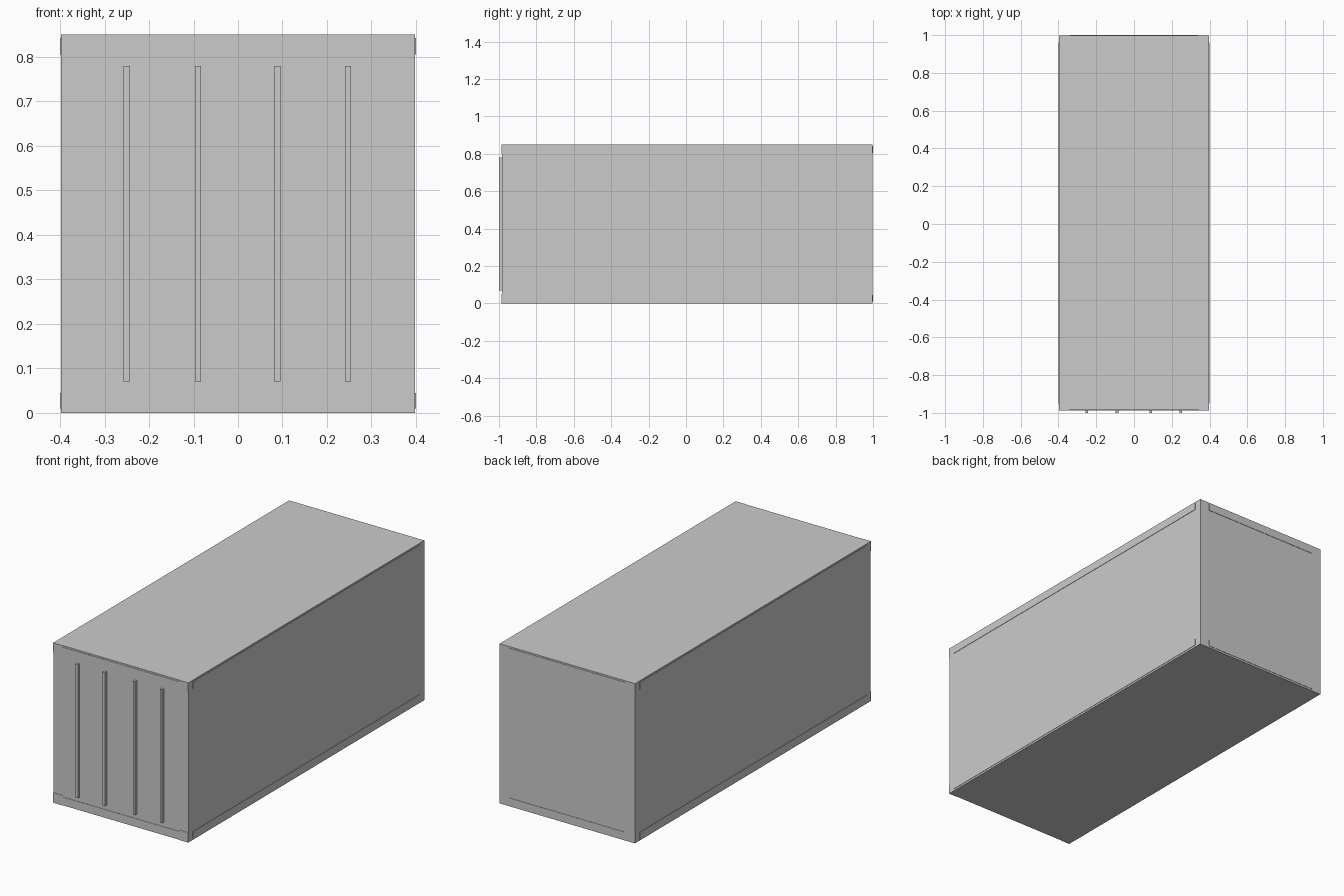
import bpy, bmesh
from mathutils import Vector

if "Cube" in bpy.data.objects:
    bpy.data.objects.remove(bpy.data.objects["Cube"])


def box(name, lo, hi):
    """Axis-aligned box between two corners."""
    lo, hi = Vector(lo), Vector(hi)
    bm = bmesh.new()
    bmesh.ops.create_cube(bm, size=1)
    bmesh.ops.scale(bm, vec=hi - lo, verts=bm.verts)
    bmesh.ops.translate(bm, vec=(lo + hi) / 2, verts=bm.verts)
    mesh = bpy.data.meshes.new(name)
    bm.to_mesh(mesh)
    bm.free()
    obj = bpy.data.objects.new(name, mesh)
    bpy.context.collection.objects.link(obj)
    return obj


W, H = 0.398, 0.85            # half width and height of the shell
FRONT, BACK = -0.985, 0.998   # end faces of the shell
LIP = 0.002                   # how far the frame stands proud

# Main container shell
box("container_body", (-W, FRONT, 0), (W, BACK, H))

# Frame rails along the bottom and top of every wall
for level, z0, z1 in (("bottom", 0.01, 0.045), ("top", 0.805, 0.842)):
    for side, s in (("left", -1), ("right", 1)):
        xs = sorted((s * (W - 0.03), s * (W + LIP)))
        box(f"{level}_{side}_rail", (xs[0], -0.95, z0), (xs[1], 0.96, z1))
    box(f"{level}_back_rail", (-0.34, BACK - 0.03, z0), (0.34, BACK + LIP, z1))
    box(f"{level}_front_rail", (-0.345, FRONT - LIP, z0), (0.345, FRONT + 0.03, z1))

# Corner castings on the door end
for level, z0, z1 in (("bottom", 0.0, 0.053), ("top", 0.798, H)):
    for side, s in (("left", -1), ("right", 1)):
        xs = sorted((s * 0.343, s * W))
        box(f"{level}_{side}_corner", (xs[0], FRONT - LIP, z0), (xs[1], FRONT + 0.03, z1))

# Door locking rods
for i, x in enumerate((-0.25, -0.09, 0.088, 0.247)):
    box(f"locking_rod_{i + 1}", (x - 0.007, -1.0, 0.07), (x + 0.007, FRONT + 0.005, 0.78))
